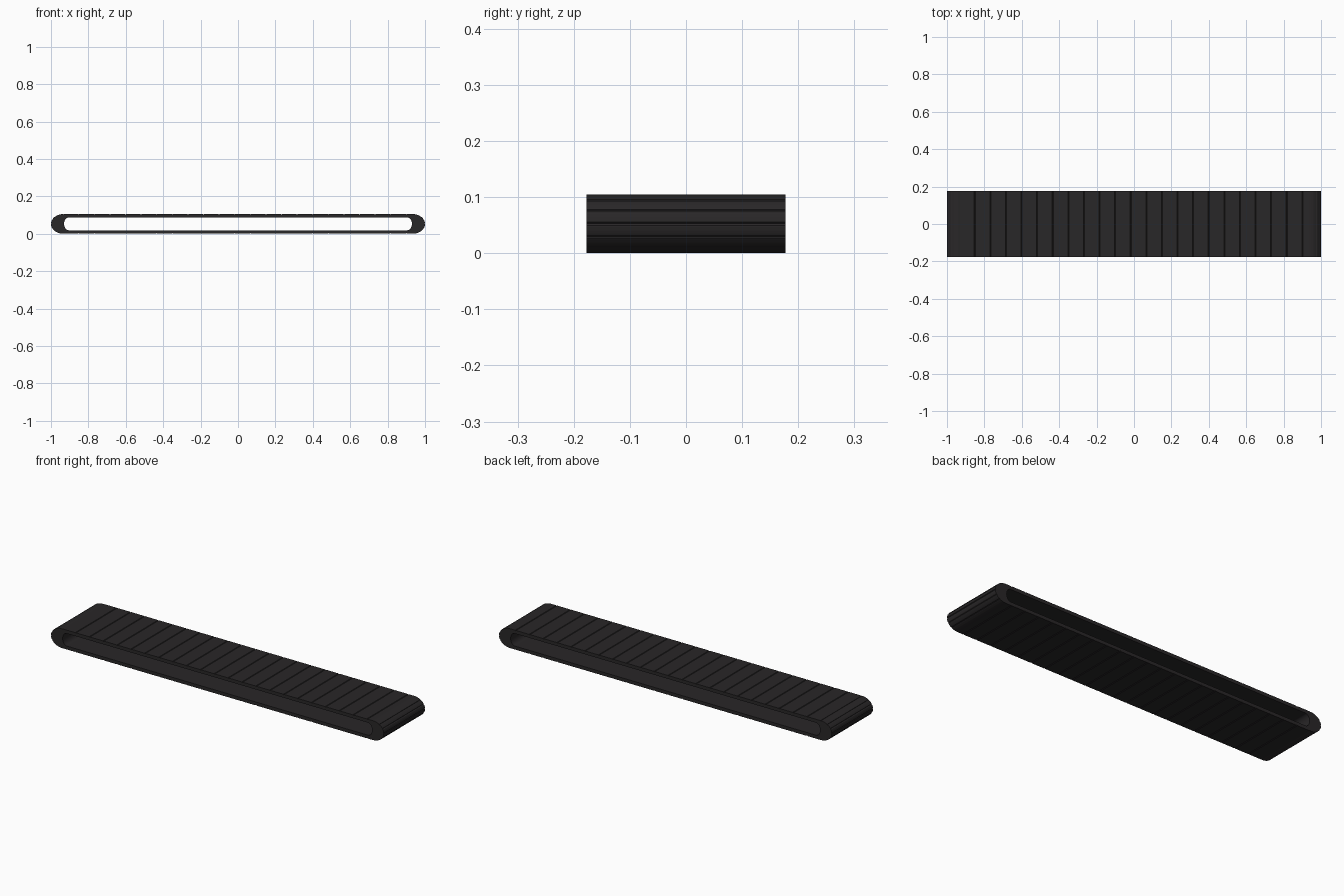
import bpy, bmesh
from math import sin, cos, radians
from mathutils import Vector

if "Cube" in bpy.data.objects:
    bpy.data.objects.remove(bpy.data.objects["Cube"])

HALF_W, R_OUT, R_IN = 0.177, 0.0525, 0.034   # half width, outer and inner half heights
CZ = 0.0525
X0, X1, N = -0.935, 0.90, 22                 # seams along the straight runs
CUTS = [90, 52, 26, 0, -26, -52, -90]        # seam angles around each end

mat = bpy.data.materials.new("dark_rubber")
mat.diffuse_color = (0.022, 0.020, 0.021, 1)
mat.use_nodes = True
mat.node_tree.nodes["Principled BSDF"].inputs["Base Color"].default_value = mat.diffuse_color


def add_link(name, outer, inner):
    """Prism whose outer edges are slightly chamfered, leaving a V groove at seams."""
    outer = [Vector(p) for p in outer]
    inner = [Vector(p) for p in inner]

    def edge(a, b, c):
        down = (c - a).normalized() * 0.003
        along = (b - a).normalized() * 0.003
        return [a + down, a + along]
    prof = edge(outer[0], outer[1], inner[0]) + outer[1:-1]
    prof += edge(outer[-1], outer[-2], inner[-1])[::-1] + inner[::-1]
    bm = bmesh.new()
    front = [bm.verts.new((p.x, -HALF_W, p.y)) for p in prof]
    face = bm.faces.new(front)
    ext = bmesh.ops.extrude_face_region(bm, geom=[face])
    moved = [g for g in ext["geom"] if isinstance(g, bmesh.types.BMVert)]
    bmesh.ops.translate(bm, verts=moved, vec=(0, 2 * HALF_W, 0))
    if not any(face in e.link_faces for e in bm.edges):
        bm.faces.new(front)
    bmesh.ops.recalc_face_normals(bm, faces=bm.faces)
    me = bpy.data.meshes.new(name)
    bm.to_mesh(me)
    bm.free()
    me.materials.append(mat)
    ob = bpy.data.objects.new(name, me)
    bpy.context.collection.objects.link(ob)


# straight links, upper and lower run
step = (X1 - X0) / N
for i in range(N):
    a, b = X0 + i * step, X0 + (i + 1) * step
    ia = max(a, -0.905)
    for label, s in (("top", 1), ("bottom", -1)):
        add_link(f"{label}_link_{i}",
                 [(a, CZ + s * R_OUT), (b, CZ + s * R_OUT)],
                 [(ia, CZ + s * R_IN), (b, CZ + s * R_IN)])

# thick wedge links around both ends
for label, s in (("right", 1), ("left", -1)):
    for k in range(6):
        angs = [radians(CUTS[k] + (CUTS[k + 1] - CUTS[k]) * j / 4) for j in range(5)]
        out = [(s * (0.935 + 0.065 * cos(t)), CZ + R_OUT * sin(t)) for t in angs]
        inn = [(s * (0.905 + 0.025 * cos(t)), CZ + R_IN * sin(t)) for t in angs]
        if s > 0 and k == 0:
            out.insert(0, (X1, CZ + R_OUT))
            inn.insert(0, (X1, CZ + R_IN))
        if s > 0 and k == 5:
            out.append((X1, CZ - R_OUT))
            inn.append((X1, CZ - R_IN))
        add_link(f"{label}_end_link_{k}", out, inn)
